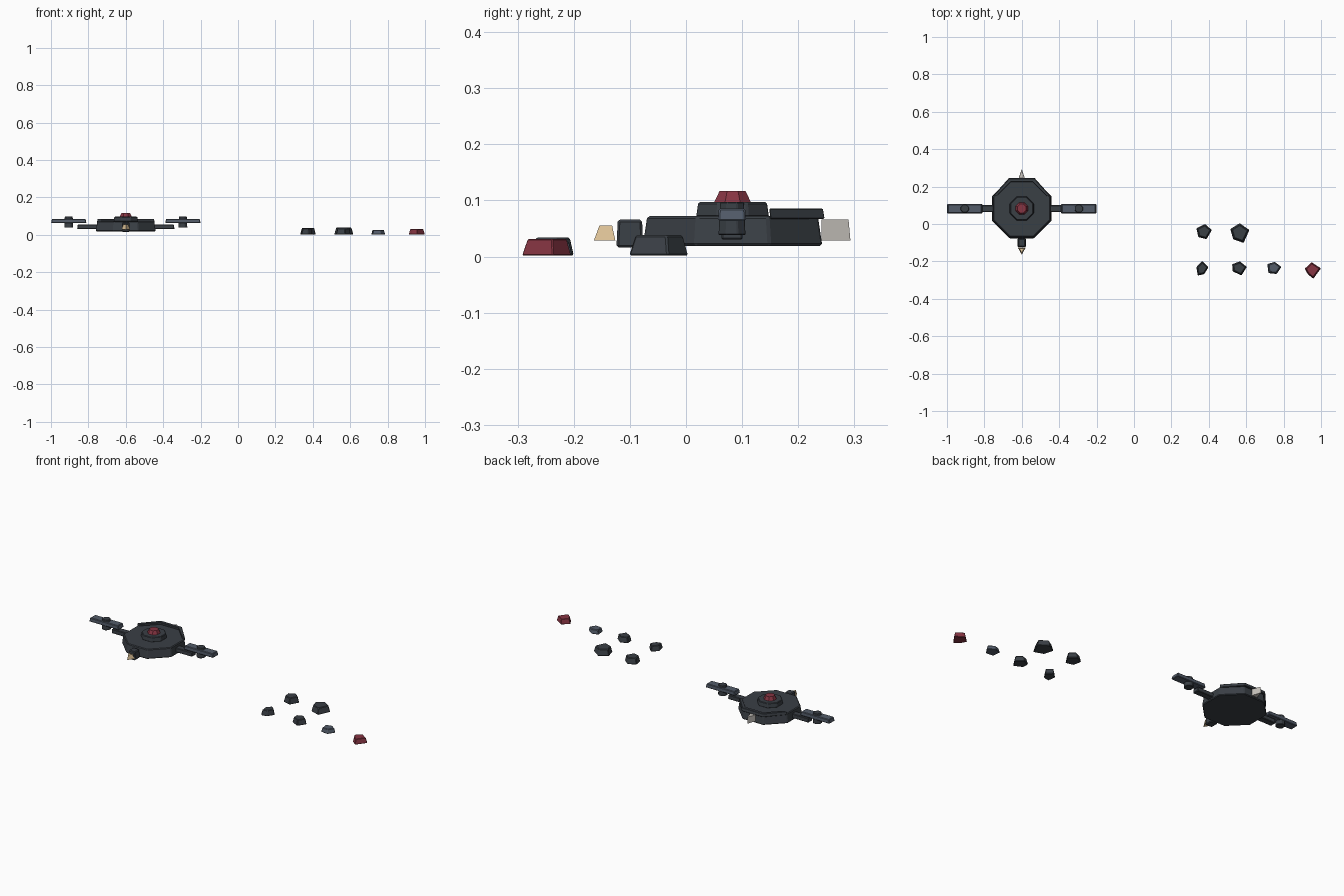
import bpy, bmesh, math

if "Cube" in bpy.data.objects:
    bpy.data.objects.remove(bpy.data.objects["Cube"])

CX, CY = -0.6, 0.083  # centre of the drone


def material(name, rgb):
    m = bpy.data.materials.new(name)
    m.diffuse_color = (*rgb, 1)
    m.use_nodes = True
    m.node_tree.nodes["Principled BSDF"].inputs["Base Color"].default_value = m.diffuse_color
    return m


DARK = material("dark_metal", (0.042, 0.05, 0.06))
BLUE = material("blue_grey_metal", (0.085, 0.105, 0.14))
RED = material("red_glow", (0.24, 0.035, 0.055))
TAN = material("warm_light", (0.8, 0.6, 0.34))
PALE = material("pale_tail", (0.58, 0.55, 0.51))


def frustum(name, pts, centre, z0, z1, mat, taper=1.0, bevel=0.0):
    """Extrude a counter-clockwise outline, shrinking its top about the centre."""
    cx, cy = centre
    bm = bmesh.new()
    low = [bm.verts.new((cx + x, cy + y, z0)) for x, y in pts]
    top = [bm.verts.new((cx + x * taper, cy + y * taper, z1)) for x, y in pts]
    n = len(pts)
    bm.faces.new(low[::-1])
    bm.faces.new(top)
    for i in range(n):
        j = (i + 1) % n
        bm.faces.new((low[i], low[j], top[j], top[i]))
    bmesh.ops.recalc_face_normals(bm, faces=bm.faces)
    mesh = bpy.data.meshes.new(name)
    bm.to_mesh(mesh)
    bm.free()
    mesh.materials.append(mat)
    ob = bpy.data.objects.new(name, mesh)
    bpy.context.collection.objects.link(ob)
    if bevel:
        b = ob.modifiers.new("Bevel", "BEVEL")
        b.width, b.segments = bevel, 1
    return ob


def octagon(apothem):
    r = apothem / math.cos(math.pi / 8)
    return [(r * math.cos(a), r * math.sin(a))
            for a in (math.pi / 8 + k * math.pi / 4 for k in range(8))]


def rect(hx, hy):
    return [(-hx, -hy), (hx, -hy), (hx, hy), (-hx, hy)]


# Hull, turret collar and red eye
frustum("hull", octagon(0.16), (CX, CY), 0.019, 0.072, DARK, 0.95, 0.004)
frustum("collar", octagon(0.065), (CX, CY), 0.07, 0.097, DARK, 0.94, 0.003)
frustum("eye", octagon(0.033), (CX, CY), 0.096, 0.117, RED, 0.7)

# Raised guard wrapping the rear three sides
outer = [(0.155, 0.067), (0.068, 0.164), (-0.068, 0.164), (-0.155, 0.067)]
inner = [(-0.136, 0.067), (-0.059, 0.145), (0.059, 0.145), (0.136, 0.067)]
frustum("rear_guard", outer + inner, (CX, CY), 0.067, 0.086, DARK, 0.98, 0.002)

# Snout with lamp, and tail fin
frustum("snout", rect(0.022, 0.024), (CX, -0.1), 0.016, 0.066, DARK, 0.9, 0.004)
frustum("lamp", [(-0.021, 0.014), (0, -0.024), (0.021, 0.014)],
        (CX, -0.14), 0.029, 0.055, TAN, 0.6)
frustum("tail_fin", [(0.018, -0.01), (0, 0.042), (-0.018, -0.01)],
        (CX, 0.251), 0.029, 0.066, PALE, 0.92)

# Side arms, hubs and blades
for side, s in (("left", -1), ("right", 1)):
    frustum(side + "_arm", rect(0.06, 0.019), (CX + s * 0.2, CY - 0.001),
            0.03, 0.055, DARK, 0.96, 0.003)
    frustum(side + "_hub", octagon(0.024), (CX + s * 0.305, CY - 0.001),
            0.038, 0.097, DARK, 0.88, 0.002)
    frustum(side + "_blade", rect(0.095, 0.025), (CX + s * 0.305, CY - 0.001),
            0.063, 0.086, BLUE, 0.94, 0.003)

# Scattered debris chunks: position, height, material, outline
chunks = [
    ((0.375, -0.04), 0.037, DARK, [(-.042, .018), (-.032, -.03), (.013, -.042), (.042, .008), (.005, .04)]),
    ((0.565, -0.045), 0.038, DARK, [(-.051, .018), (-.035, -.037), (.021, -.057), (.053, .013), (0, .05)]),
    ((0.367, -0.235), 0.034, DARK, [(-.034, .005), (-.027, -.041), (.008, -.034), (.032, .004), (-.002, .037)]),
    ((0.564, -0.235), 0.034, DARK, [(-.04, .02), (-.037, -.018), (.01, -.041), (.04, .005), (.002, .036)]),
    ((0.75, -0.232), 0.027, BLUE, [(-.038, .018), (-.032, -.031), (.013, -.036), (.039, .003), (.002, .03)]),
    ((0.954, -0.244), 0.031, RED, [(-.042, .005), (-.024, -.026), (.005, -.049), (.046, .007), (-.004, .04)]),
]
for i, (pos, h, mat, pts) in enumerate(chunks):
    frustum(f"debris_{i + 1}", pts, pos, 0.002, h, mat, 0.8,
            0.003 if mat is not RED else 0.002)
